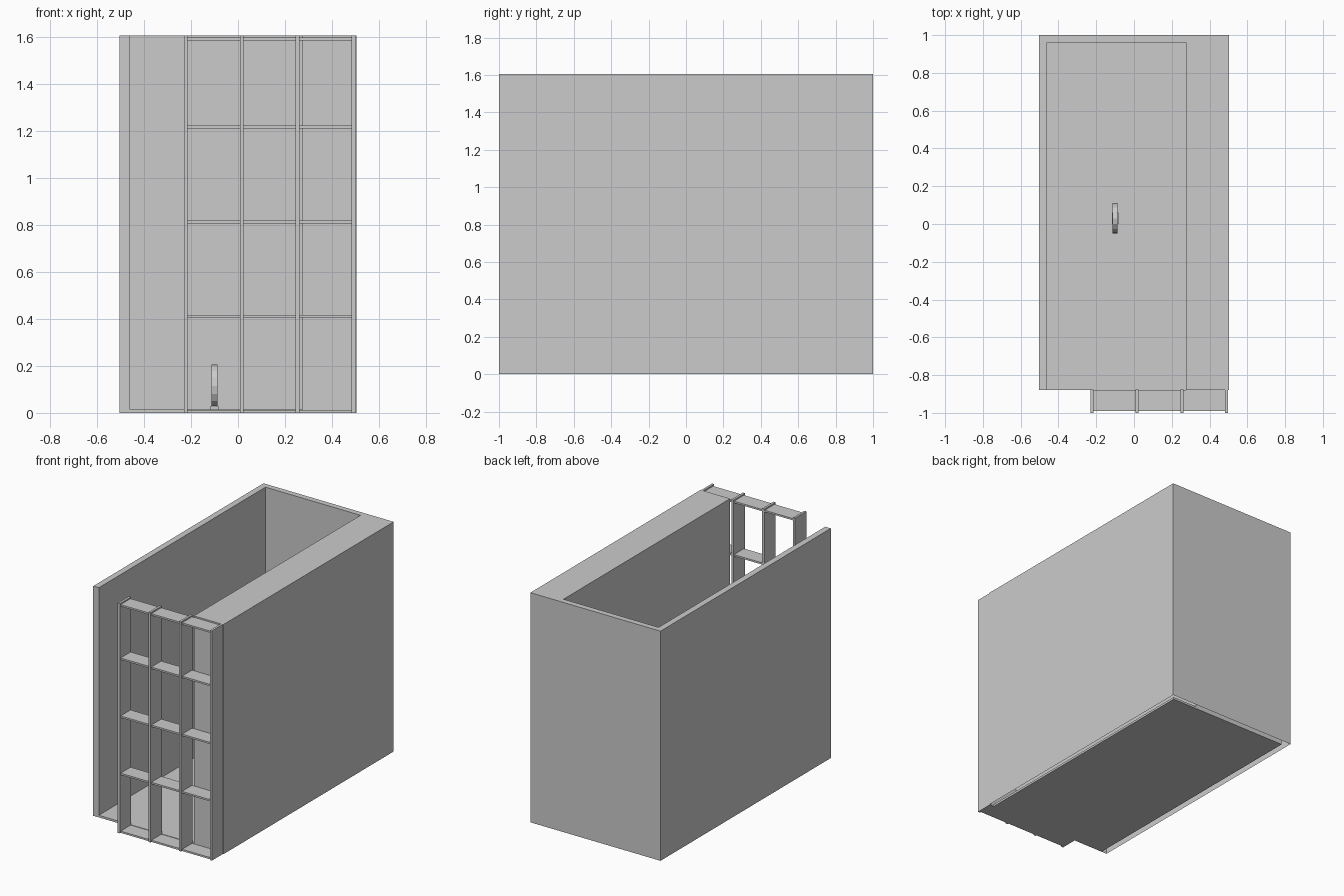
import bpy, bmesh, math
from mathutils import Vector

if "Cube" in bpy.data.objects:
    bpy.data.objects.remove(bpy.data.objects["Cube"])


def make(name, bm):
    bmesh.ops.recalc_face_normals(bm, faces=bm.faces)
    me = bpy.data.meshes.new(name)
    bm.to_mesh(me)
    bm.free()
    ob = bpy.data.objects.new(name, me)
    bpy.context.collection.objects.link(ob)
    return ob


def box(name, x0, x1, y0, y1, z0, z1):
    bm = bmesh.new()
    bmesh.ops.create_cube(bm, size=1)
    for v in bm.verts:
        v.co = Vector((x0 if v.co.x < 0 else x1,
                       y0 if v.co.y < 0 else y1,
                       z0 if v.co.z < 0 else z1))
    return make(name, bm)


TOP = 1.605

# U-shaped walls, left open underneath
outline = [(-.503, -.88), (-.46, -.88), (-.46, .96), (.275, .96),
           (.275, -.88), (.503, -.88), (.503, 1), (-.503, 1)]
bm = bmesh.new()
base = bm.faces.new([bm.verts.new((x, y, 0)) for x, y in outline])
up = bmesh.ops.extrude_face_region(bm, geom=[base])
bmesh.ops.translate(bm, vec=(0, 0, TOP),
                    verts=[g for g in up["geom"] if isinstance(g, bmesh.types.BMVert)])
low = [f for f in bm.faces if all(v.co.z < .001 for v in f.verts)]
bmesh.ops.delete(bm, geom=low, context='FACES_ONLY')
make("walls", bm)

# Floor slab inside the walls
box("floor", -.46, .465, -.88, .96, 0, .015)

# Open shelving grid across the front
for i in range(4):
    x = -.222 + i * .2375
    box(f"shelf_upright_{i + 1}", x - .008, x + .008, -1, -.875, 0, TOP)
for i, z in enumerate((0, .405, .805, 1.21, 1.583)):
    box(f"shelf_board_{i + 1}", -.222, .49, -.99, -.88, z, z + .012)

# Small upright ring on a foot
bm = bmesh.new()
N = 16
rings = []
for r, x in ((1, -.113), (1, -.087), (.68, -.087), (.68, -.113)):
    rings.append([bm.verts.new((x, .03 + .08 * r * math.cos(2 * math.pi * k / N),
                                .115 + .09 * r * math.sin(2 * math.pi * k / N)))
                  for k in range(N)])
for a in range(4):
    p, q = rings[a], rings[(a + 1) % 4]
    for k in range(N):
        j = (k + 1) % N
        bm.faces.new((p[k], p[j], q[j], q[k]))
make("ring_ornament", bm)
box("ornament_foot", -.116, -.082, 0, .06, .015, .03)
